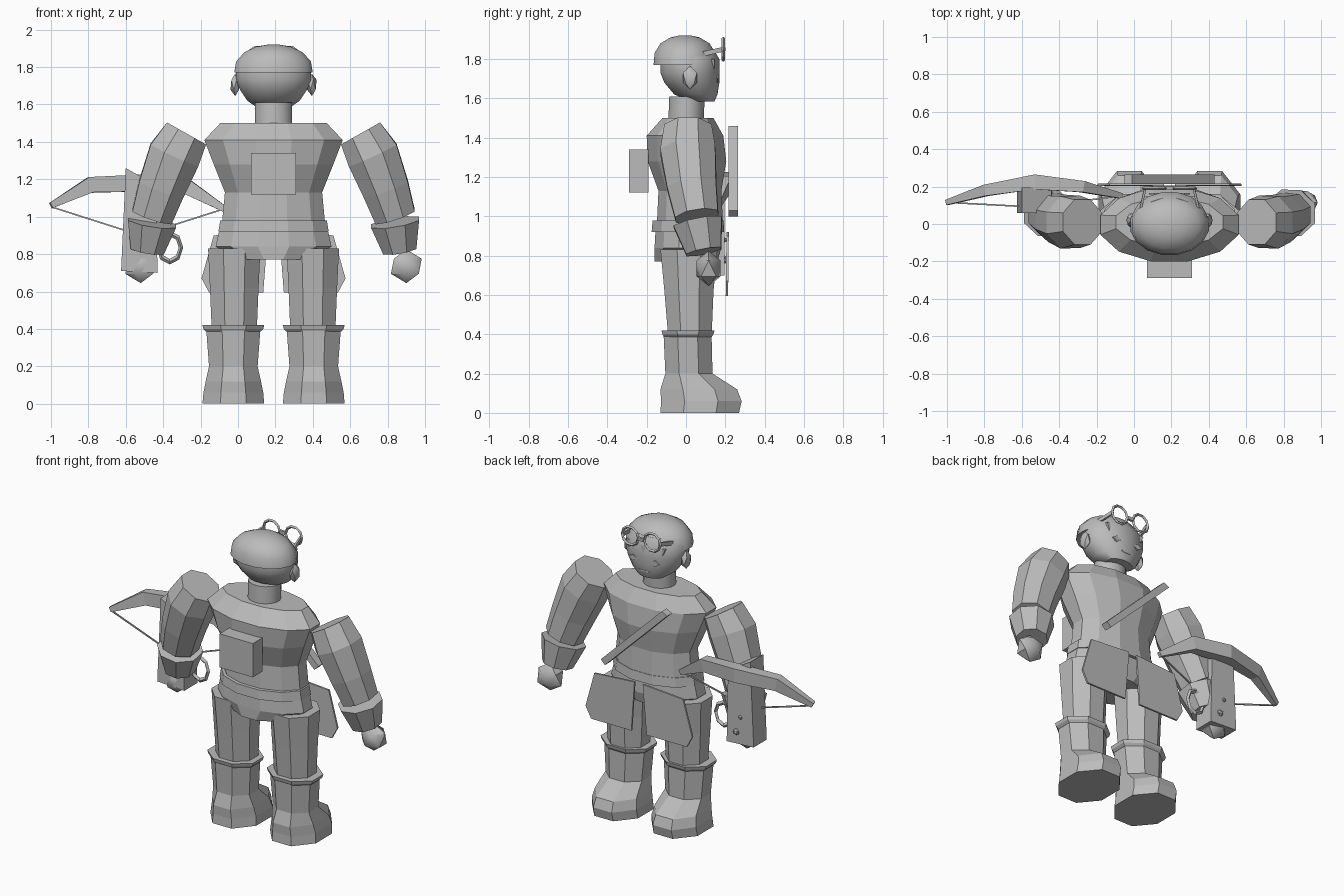
import bpy, bmesh, math
from mathutils import Vector, Matrix

cube = bpy.data.objects.get("Cube")
if cube:
    bpy.data.objects.remove(cube, do_unlink=True)

CX = 0.19  # figure's own middle
SIDES = (("left", 1), ("right", -1))

grey = bpy.data.materials.new("plain_grey")
grey.use_nodes = True
grey.diffuse_color = (0.5, 0.5, 0.5, 1)
grey.node_tree.nodes["Principled BSDF"].inputs["Base Color"].default_value = (0.5, 0.5, 0.5, 1)


def finish(name, bm, smooth=False):
    bmesh.ops.recalc_face_normals(bm, faces=bm.faces[:])
    mesh = bpy.data.meshes.new(name)
    bm.to_mesh(mesh)
    bm.free()
    mesh.materials.append(grey)
    ob = bpy.data.objects.new(name, mesh)
    bpy.context.collection.objects.link(ob)
    if smooth:
        bpy.ops.object.select_all(action='DESELECT')
        ob.select_set(True)
        bpy.context.view_layer.objects.active = ob
        bpy.ops.object.shade_smooth_by_angle(angle=math.radians(40))
    return ob


def loft(name, rings, n=8, hint=(1, 0, 0), level=False, smooth=False):
    """Skin n-sided rings (x, y, z, half width, half depth) along their path."""
    bm = bmesh.new()
    centres = [Vector(r[:3]) for r in rings]
    grow = 1 / math.cos(math.pi / n)
    loops = []
    for i, r in enumerate(rings):
        if level:
            d = Vector((0, 0, 1))
        else:
            d = (centres[min(i + 1, len(rings) - 1)] - centres[max(i - 1, 0)]).normalized()
        h = Vector(hint)
        u = (h - d * h.dot(d)).normalized()
        v = d.cross(u)
        loop = []
        for k in range(n):
            a = math.tau * (k + 0.5) / n
            loop.append(bm.verts.new(centres[i] + grow * (u * r[3] * math.cos(a) + v * r[4] * math.sin(a))))
        loops.append(loop)
    for a, b in zip(loops, loops[1:]):
        for k in range(n):
            j = (k + 1) % n
            bm.faces.new((a[k], a[j], b[j], b[k]))
    bm.faces.new(loops[0])
    bm.faces.new(loops[-1])
    return finish(name, bm, smooth)


def upright(name, rows, x=CX, **kw):
    """Level rings given as (z, centre y, half width, half depth)."""
    return loft(name, [(x, y, z, rx, ry) for z, y, rx, ry in rows], level=True, **kw)


def plate(name, outline, y, depth, lean=0):
    """Extrude an x-z outline along y."""
    bm = bmesh.new()
    face = bm.faces.new([bm.verts.new((x, y + lean * z, z)) for x, z in outline])
    new = bmesh.ops.extrude_face_region(bm, geom=[face])["geom"]
    bmesh.ops.translate(bm, vec=(0, depth, 0), verts=[g for g in new if isinstance(g, bmesh.types.BMVert)])
    return finish(name, bm)


def ball(name, centre, size, sub=1, smooth=True):
    bm = bmesh.new()
    m = Matrix.Translation(centre) @ Matrix.Diagonal((*size, 1))
    bmesh.ops.create_icosphere(bm, subdivisions=sub, radius=1, matrix=m)
    return finish(name, bm, smooth)


def ring(name, centre, size, thick, n=10):
    """Small hoop facing along y."""
    bpy.ops.mesh.primitive_torus_add(major_segments=n, minor_segments=4, major_radius=1,
                                     minor_radius=thick, location=centre,
                                     rotation=(math.pi / 2, 0, 0))
    ob = bpy.context.object
    ob.name = name
    ob.scale = (size[0], size[1], size[0])
    ob.data.materials.append(grey)
    return ob


# Torso, belt and hips
upright("torso", [(0.92, 0.02, 0.28, 0.17), (1.13, 0.02, 0.26, 0.16), (1.28, 0.005, 0.32, 0.2),
                  (1.41, -0.005, 0.37, 0.195), (1.5, 0.01, 0.285, 0.13)], n=12)
upright("belt", [(0.92, 0.01, 0.295, 0.185), (0.98, 0.01, 0.285, 0.18)], n=12)
upright("hips", [(0.77, 0.0, 0.19, 0.16), (0.84, 0.01, 0.31, 0.17), (0.93, 0.01, 0.29, 0.165)], n=12)
plate("back_pack", [(0.07, 1.12), (0.31, 1.12), (0.31, 1.34), (0.07, 1.34)], -0.29, 0.1)
plate("chest_plank", [(-0.05, 1.44), (-0.01, 1.46), (0.43, 1.03), (0.4, 1.0)], 0.215, 0.05)

# Neck, head and cap
upright("neck", [(1.48, 0.0, 0.1, 0.09), (1.61, 0.005, 0.1, 0.09)], n=16, smooth=True)
upright("head", [(1.585, 0.085, 0.09, 0.06), (1.62, 0.05, 0.14, 0.11), (1.68, 0.03, 0.18, 0.14),
                 (1.73, 0.02, 0.2, 0.15), (1.8, 0.02, 0.2, 0.15), (1.85, 0.01, 0.17, 0.13)],
        n=16, smooth=True)
upright("hair_cap", [(1.77, -0.005, 0.21, 0.16), (1.83, -0.005, 0.2, 0.155), (1.88, -0.005, 0.155, 0.125),
                     (1.91, -0.005, 0.09, 0.075), (1.92, -0.005, 0.03, 0.03)], n=16, smooth=True)

# Fringe spikes, mouth and goggles
for i in range(5):
    x = CX + (i - 2) * 0.06
    y = 0.155 - abs(i - 2) * 0.012
    plate("fringe_spike", [(x - 0.02, 1.8), (x + 0.02, 1.8), (x, 1.75)], y, 0.015)
plate("mouth", [(CX - 0.04, 1.637), (CX + 0.04, 1.637), (CX + 0.03, 1.628), (CX - 0.03, 1.628)], 0.155, 0.009)
plate("goggle_bridge", [(CX - 0.02, 1.84), (CX + 0.02, 1.84), (CX + 0.02, 1.86), (CX - 0.02, 1.86)], 0.185, 0.015)

for side, s in SIDES:
    def X(x):
        return CX + s * x

    # Face details
    ball(side + "_ear", (X(0.205), 0.02, 1.705), (0.028, 0.042, 0.06))
    plate(side + "_eye", [(X(0.05), 1.7), (X(0.08), 1.72), (X(0.11), 1.7), (X(0.08), 1.68)], 0.157, 0.009)
    ring(side + "_goggle", (X(0.08), 0.19, 1.85), (0.058, 0.058), 0.16)
    loft(side + "_goggle_strap", [(X(0.13), 0.19, 1.85, 0.006, 0.012), (X(0.16), 0.06, 1.82, 0.006, 0.012)],
         n=4)

    # Arm, sleeve cuff and hand
    loft(side + "_arm", [(X(0.465), 0.01, 1.445, 0.12, 0.12), (X(0.53), 0.01, 1.33, 0.14, 0.14),
                         (X(0.6), 0.03, 1.15, 0.125, 0.125), (X(0.65), 0.055, 1.0, 0.11, 0.11)])
    loft(side + "_sleeve_cuff", [(X(0.65), 0.06, 0.97, 0.13, 0.125), (X(0.675), 0.09, 0.82, 0.09, 0.09)])
    ball(side + "_hand", (X(0.71), 0.115, 0.735), (0.092, 0.072, 0.09))

    # Leg, boot rim, boot
    upright(side + "_leg", [(0.38, 0.02, 0.12, 0.11), (0.62, 0.015, 0.13, 0.125), (0.83, 0.015, 0.14, 0.145)],
            x=X(0.21))
    upright(side + "_boot_rim", [(0.385, 0.01, 0.145, 0.12), (0.4, 0.01, 0.16, 0.13), (0.42, 0.01, 0.165, 0.135)],
            x=X(0.215))
    upright(side + "_boot", [(0, 0.07, 0.165, 0.2), (0.06, 0.078, 0.16, 0.205), (0.12, 0.065, 0.148, 0.195),
                             (0.2, 0.015, 0.13, 0.12), (0.4, 0.008, 0.145, 0.122)], x=X(0.215))

    # Hanging skirt plate
    plate(side + "_skirt_plate", [(X(0.03), 0.92), (X(0.32), 0.9), (X(0.385), 0.67), (X(0.345), 0.595),
                                  (X(0.055), 0.595)], 0.195, 0.012, lean=0.012)

# Crossbow stock, limbs, string and grip
plate("crossbow_stock", [(-0.625, 0.71), (-0.43, 0.7), (-0.44, 1.17), (-0.6, 1.26)], 0.06, 0.135)
loft("crossbow_limbs", [(-1.0, 0.115, 1.06, 0.014, 0.016), (-0.79, 0.18, 1.17, 0.03, 0.042),
                        (-0.53, 0.225, 1.18, 0.04, 0.045), (-0.28, 0.2, 1.165, 0.03, 0.042),
                        (-0.07, 0.15, 1.04, 0.014, 0.016)], n=4, hint=(0, 1, 0))
for side, tip in (("outer", (-0.99, 0.115, 1.05)), ("inner", (-0.08, 0.15, 1.04))):
    loft(side + "_bow_string", [(*tip, 0.004, 0.004), (-0.52, 0.09, 0.9, 0.004, 0.004)], n=4, hint=(0, 1, 0))
ring("trigger_guard", (-0.365, 0.13, 0.835), (0.06, 0.075), 0.2, n=8)
for i, z in enumerate((0.78, 0.88)):
    ball("stock_stud", (-0.5 - 0.03 * i, 0.195, z), (0.022 - 0.008 * i,) * 3)
